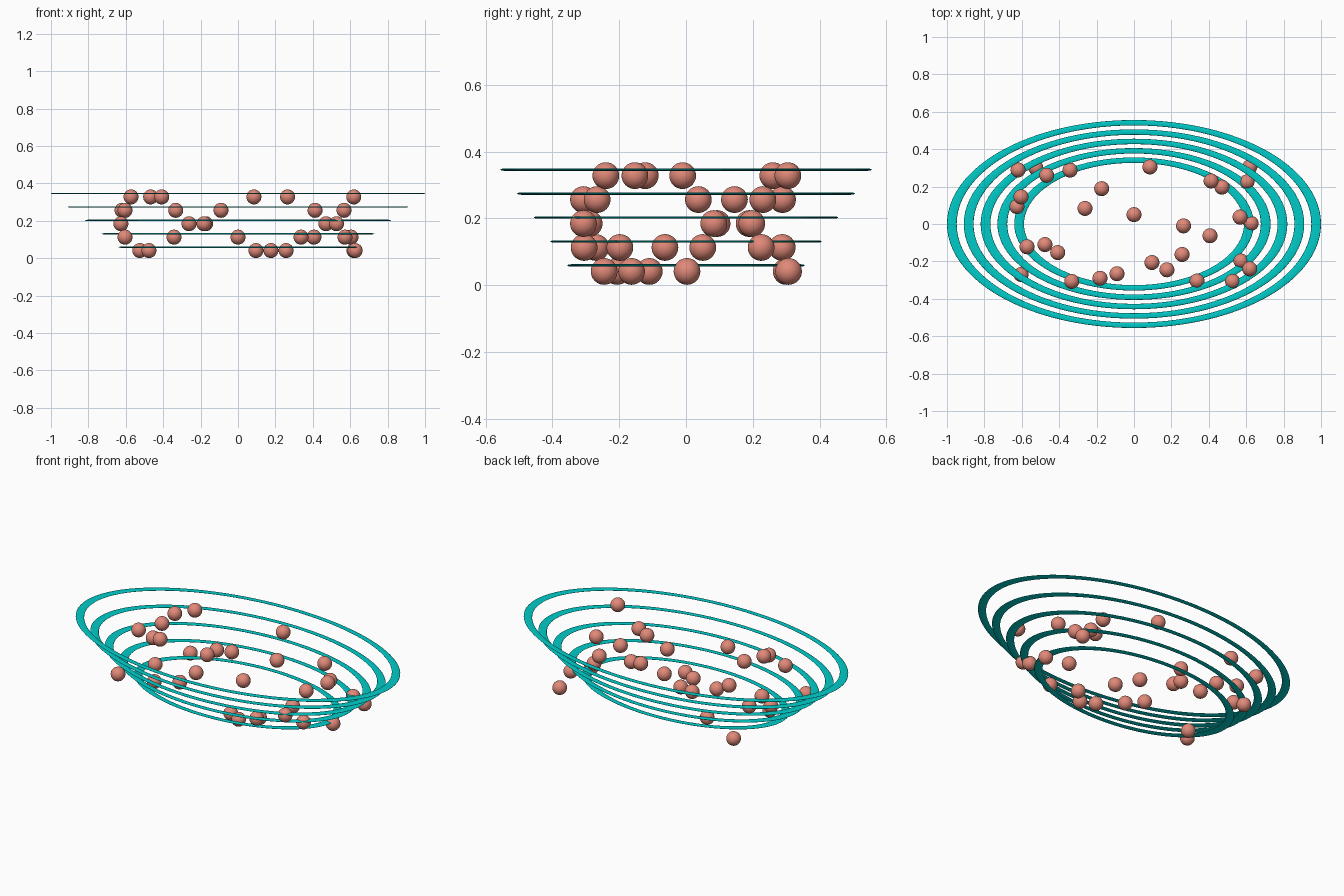
import bpy

if "Cube" in bpy.data.objects:
    bpy.data.objects.remove(bpy.data.objects["Cube"])

def material(name, color):
    m = bpy.data.materials.new(name)
    m.diffuse_color = (*color, 1)
    m.use_nodes = True
    m.node_tree.nodes["Principled BSDF"].inputs["Base Color"].default_value = m.diffuse_color
    return m

teal = material("teal", (0.0, 0.6, 0.58))
coral = material("coral", (0.75, 0.25, 0.19))

STEP = 0.0717      # height between tiers
BALL_R = 0.04

# ball centres (x, y) for each tier, bottom to top
tiers = [
    [(-.525, .30), (-.476, -.11), (.096, -.206), (.176, -.245),
     (.257, -.163), (.626, .003), (.62, .307)],
    [(-.342, .288), (-.604, -.27), (0, .05), (.337, -.305),
     (.406, -.063), (.572, -.198), (.604, .225)],
    [(-.626, .093), (-.262, .083), (-.173, .189), (-.182, -.29),
     (.47, .197), (.527, -.307)],
    [(-.604, .145), (-.62, .289), (-.333, -.307), (-.091, -.266),
     (.412, .23), (.567, .037)],
    [(-.572, -.122), (-.467, .26), (-.408, -.153), (.085, .305),
     (.265, -.01), (.619, -.24)],
]

for i, balls in enumerate(tiers):
    # flattened oval ring of this tier
    bpy.ops.mesh.primitive_torus_add(
        major_radius=0.614 + 0.09 * i, minor_radius=0.026,
        major_segments=96, minor_segments=16,
        location=(0, 0, 0.059 + STEP * i))
    ring = bpy.context.object
    ring.name = f"oval_ring_{i + 1}"
    ring.scale = (1, 0.556, 0.14)
    ring.data.materials.append(teal)
    bpy.ops.object.shade_smooth()

    # scattered balls of this tier
    for j, (x, y) in enumerate(balls):
        bpy.ops.mesh.primitive_uv_sphere_add(
            segments=32, ring_count=16, radius=BALL_R,
            location=(x, y, BALL_R + 0.001 + STEP * i))
        ball = bpy.context.object
        ball.name = f"ball_{i + 1}_{j + 1}"
        ball.data.materials.append(coral)
        bpy.ops.object.shade_smooth()
